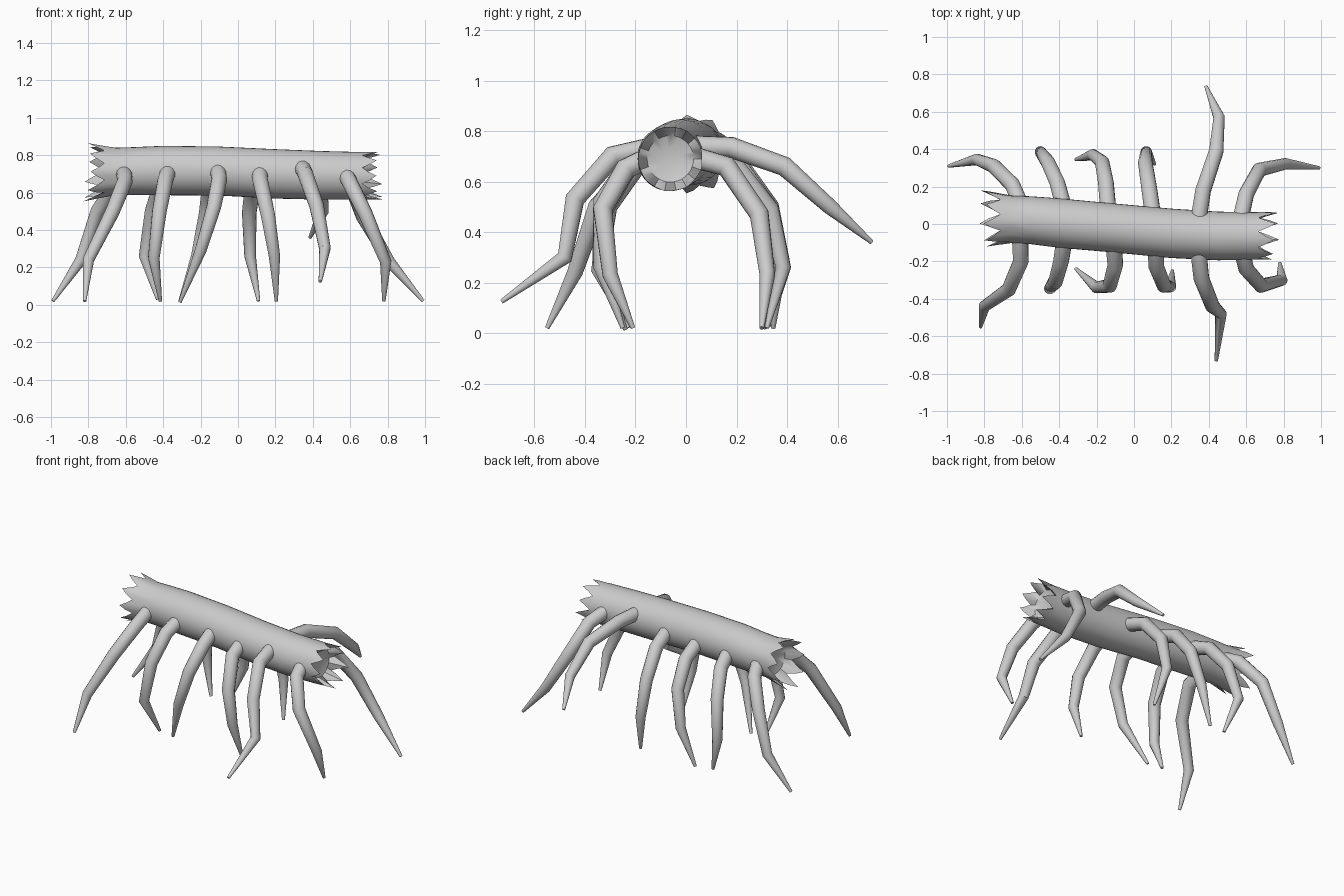
import bpy, bmesh, math, random
from mathutils import Vector

if "Cube" in bpy.data.objects:
    bpy.data.objects.remove(bpy.data.objects["Cube"])

random.seed(4)


def finish(name, bm, angle):
    bmesh.ops.recalc_face_normals(bm, faces=bm.faces[:])
    me = bpy.data.meshes.new(name)
    bm.to_mesh(me)
    bm.free()
    ob = bpy.data.objects.new(name, me)
    bpy.context.collection.objects.link(ob)
    bpy.ops.object.select_all(action='DESELECT')
    ob.select_set(True)
    bpy.context.view_layer.objects.active = ob
    bpy.ops.object.shade_smooth_by_angle(angle=math.radians(angle))
    return ob


def skin(bm, rings):
    for a, b in zip(rings, rings[1:]):
        n = len(a)
        for i in range(n):
            j = (i + 1) % n
            bm.faces.new((a[i], a[j], b[j], b[i]))


# Hollow-ended log body: (x, centre y, centre z, radius)
SEG = 36
stations = [(-0.65, 0.025, 0.714, 0.126), (-0.55, 0.02, 0.715, 0.128),
            (-0.4, 0.005, 0.718, 0.132), (-0.1, -0.022, 0.715, 0.131),
            (0.2, -0.05, 0.70, 0.132), (0.45, -0.064, 0.692, 0.13),
            (0.64, -0.064, 0.69, 0.127)]


def ring(bm, x, cy, cz, r, jag=None, side=1, flare=0.0):
    out = []
    for i in range(SEG):
        a = 2 * math.pi * i / SEG
        d = jag[i] if jag else 0
        rr = r + flare * d
        out.append(bm.verts.new((x + side * d, cy + rr * math.cos(a), cz + rr * math.sin(a))))
    return out


def teeth():
    # splinter lengths: one tip every four segments
    tips = [random.uniform(0.07, 0.115) for _ in range(SEG // 4)]
    return [tips[i // 4] * (0, 0.4, 1, 0.55)[i % 4] for i in range(SEG)]


bm = bmesh.new()
jl, jr = teeth(), teeth()
rings = [ring(bm, -0.66, 0.03, 0.714, 0.045),
         ring(bm, -0.68, 0.03, 0.714, 0.10),
         ring(bm, -0.715, 0.03, 0.712, 0.13, jl, -1, 0.28)]
rings += [ring(bm, *s) for s in stations]
rings += [ring(bm, 0.665, -0.062, 0.69, 0.126, jr, 1, 0.03),
          ring(bm, 0.65, -0.062, 0.69, 0.092),
          ring(bm, 0.635, -0.062, 0.69, 0.045)]
skin(bm, rings)
bm.faces.new(rings[0])
bm.faces.new(rings[-1])
finish("log_body", bm, 40)


# Tapered jointed legs
def leg(name, pts, sides=14):
    pts = [Vector(p) for p in pts]
    radii = [0.044, 0.042, 0.039, 0.031, 0.009]
    bm = bmesh.new()
    dirs = [(b - a).normalized() for a, b in zip(pts, pts[1:])]
    tans = [dirs[0]] + [(a + b).normalized() for a, b in zip(dirs, dirs[1:])] + [dirs[-1]]
    u = tans[0].orthogonal().normalized()
    rings = []
    for k, (p, t, r) in enumerate(zip(pts, tans, radii)):
        if k:
            u = tans[k - 1].rotation_difference(t) @ u
        v = t.cross(u)
        rings.append([bm.verts.new(p + r * (u * math.cos(a) + v * math.sin(a)))
                      for a in (2 * math.pi * i / sides for i in range(sides))])
    skin(bm, rings)
    bm.faces.new(rings[0])
    bm.faces.new(rings[-1])
    finish(name, bm, 40)


front = [
    [(-.61, -.05, .71), (-.605, -.20, .66), (-.67, -.35, .50), (-.80, -.44, .24), (-.82, -.55, .02)],
    [(-.37, -.07, .72), (-.39, -.20, .66), (-.42, -.31, .50), (-.45, -.345, .25), (-.415, -.23, .02)],
    [(-.11, -.08, .73), (-.10, -.22, .67), (-.13, -.33, .52), (-.20, -.34, .29), (-.31, -.24, .015)],
    [(.115, -.10, .72), (.12, -.23, .66), (.16, -.33, .48), (.195, -.335, .26), (.205, -.25, .02)],
    [(.34, -.10, .74), (.36, -.29, .70), (.42, -.44, .53), (.465, -.48, .30), (.44, -.73, .125)],
    [(.57, -.11, .71), (.60, -.24, .65), (.68, -.33, .49), (.79, -.30, .23), (.78, -.21, .02)]]
back = [
    [(-.60, .09, .71), (-.65, .21, .65), (-.75, .31, .50), (-.84, .345, .24), (-.99, .31, .02)],
    [(-.37, .07, .71), (-.41, .22, .65), (-.46, .33, .50), (-.50, .385, .26), (-.43, .33, .03)],
    [(-.135, .04, .71), (-.15, .22, .64), (-.17, .33, .49), (-.22, .37, .26), (-.31, .345, .02)],
    [(.105, .02, .71), (.08, .20, .65), (.06, .33, .49), (.065, .385, .26), (.11, .32, .02)],
    [(.34, -.01, .74), (.37, .18, .735), (.44, .39, .66), (.455, .57, .50), (.385, .735, .36)],
    [(.56, -.02, .71), (.60, .16, .66), (.67, .29, .47), (.81, .322, .23), (.99, .30, .02)]]

for side, legs in (("front", front), ("back", back)):
    for n, pts in enumerate(legs, 1):
        leg(f"{side}_leg_{n}", pts)
